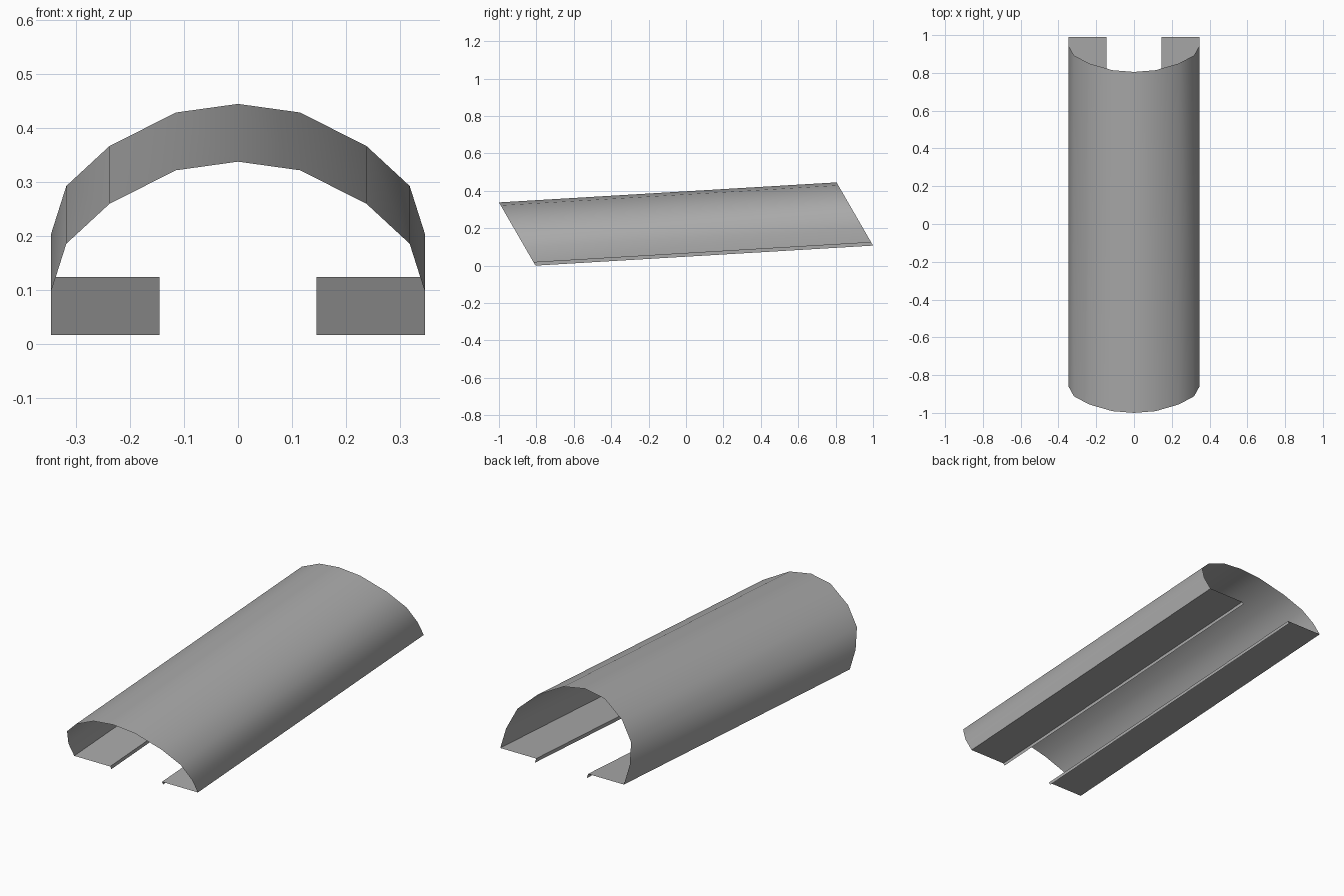
import bpy
import bmesh
import math
from mathutils import Vector

cube = bpy.data.objects.get("Cube")
if cube:
    bpy.data.objects.remove(cube, do_unlink=True)

# Single grey finish
grey = bpy.data.materials.new("plain grey")
grey.use_nodes = True
colour = (0.4, 0.4, 0.4, 1)
grey.diffuse_color = colour
grey.node_tree.nodes["Principled BSDF"].inputs["Base Color"].default_value = colour

TOP = 0.338
SLANT = math.tan(math.radians(30))
RUN = Vector((0, 1.805, 0.107))

# Half section of the front end: lip, flange, side wall, arch up to the crown
half = [(0.145, 0), (0.145, 0.017), (0.346, 0.017), (0.346, 0.098),
        (0.318, 0.186), (0.238, 0.26), (0.115, 0.322), (0, TOP)]
section = half + [(-x, z) for x, z in reversed(half[:-1])]


def swept_sheet(name, points):
    """Thin open sheet: a slanted section swept along the sloping run."""
    bm = bmesh.new()
    ends = []
    for offset in (Vector(), RUN):
        ends.append([bm.verts.new(Vector((x, -1 + (TOP - z) * SLANT, z)) + offset)
                     for x, z in points])
    front, back = ends
    for i in range(len(points) - 1):
        bm.faces.new((front[i], back[i], back[i + 1], front[i + 1]))
    bm.normal_update()
    # Crown faces must point upward
    if max(bm.faces, key=lambda f: f.calc_center_median().z).normal.z < 0:
        bmesh.ops.reverse_faces(bm, faces=bm.faces[:])
    mesh = bpy.data.meshes.new(name)
    bm.to_mesh(mesh)
    bm.free()
    mesh.materials.append(grey)
    obj = bpy.data.objects.new(name, mesh)
    bpy.context.collection.objects.link(obj)
    return obj


# Arched channel with inward flanges and small lips
channel = swept_sheet("arched_channel", section)
bpy.ops.object.select_all(action='DESELECT')
channel.select_set(True)
bpy.context.view_layer.objects.active = channel
bpy.ops.object.shade_smooth_by_angle(angle=math.radians(35))
